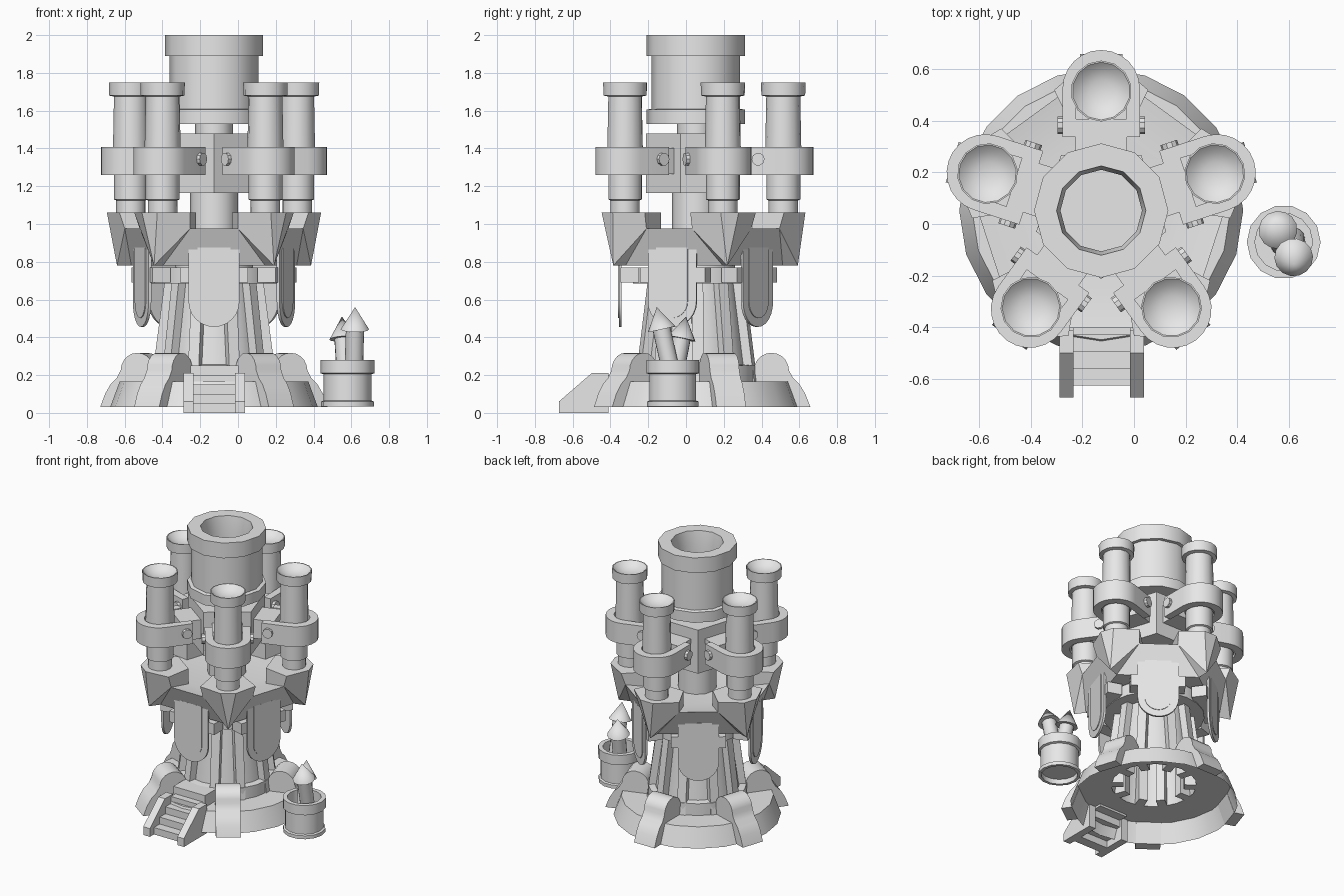
import bpy, bmesh, math
from mathutils import Matrix, Vector

if "Cube" in bpy.data.objects:
    bpy.data.objects.remove(bpy.data.objects["Cube"])

AX = Matrix.Translation((-0.127, 0.052, 0))   # tower axis
CANNON = [90 + 72 * k for k in range(5)]      # directions of the small cannons
SIDE = [a + 36 for a in CANNON]               # directions of the walls between them

stone = bpy.data.materials.new("stone_grey")
stone.diffuse_color = (0.8, 0.8, 0.8, 1)
stone.use_nodes = True
stone.node_tree.nodes["Principled BSDF"].inputs["Base Color"].default_value = stone.diffuse_color


def frame(deg):
    """Local frame at the tower axis: +x points outward along deg."""
    return AX @ Matrix.Rotation(math.radians(deg), 4, 'Z')


def finish(name, bm, M):
    bmesh.ops.recalc_face_normals(bm, faces=bm.faces[:])
    me = bpy.data.meshes.new(name)
    bm.to_mesh(me)
    bm.free()
    me.materials.append(stone)
    ob = bpy.data.objects.new(name, me)
    bpy.context.collection.objects.link(ob)
    ob.matrix_world = M
    return ob


def lathe(name, profile, M, n=12):
    """Turn (radius, z) points around local z; radius 0 closes the end."""
    bm = bmesh.new()
    rings = []
    for r, z in profile:
        if r == 0:
            rings.append([bm.verts.new((0, 0, z))] * n)
        else:
            rings.append([bm.verts.new((r * math.cos(2 * math.pi * i / n),
                                        r * math.sin(2 * math.pi * i / n), z)) for i in range(n)])
    for a, b in zip(rings, rings[1:]):
        for i in range(n):
            j = (i + 1) % n
            vs = list(dict.fromkeys((a[i], a[j], b[j], b[i])))
            if len(vs) > 2:
                bm.faces.new(vs)
    return finish(name, bm, M)


def prism(name, pts, h0, h1, M, plane='xy'):
    """Extrude a 2D outline between h0 and h1 along the missing axis."""
    put = {'xy': lambda a, b, h: (a, b, h), 'xz': lambda a, b, h: (a, h, b),
           'yz': lambda a, b, h: (h, a, b)}[plane]
    bm = bmesh.new()
    lo = [bm.verts.new(put(a, b, h0)) for a, b in pts]
    hi = [bm.verts.new(put(a, b, h1)) for a, b in pts]
    bm.faces.new(lo)
    bm.faces.new(hi)
    for i in range(len(pts)):
        j = (i + 1) % len(pts)
        bm.faces.new((lo[i], lo[j], hi[j], hi[i]))
    return finish(name, bm, M)


def box(name, x, y, z, M):
    return prism(name, [(x[0], y[0]), (x[1], y[0]), (x[1], y[1]), (x[0], y[1])], z[0], z[1], M)


def arc(cx, cy, r, a0, a1, n):
    return [(cx + r * math.cos(math.radians(a0 + (a1 - a0) * i / n)),
             cy + r * math.sin(math.radians(a0 + (a1 - a0) * i / n))) for i in range(n + 1)]


# Base disc and tower body, both hollow underneath
lathe("base_disc", [(0.55, 0.03), (0.50, 0.165), (0.28, 0.165)], frame(90), 20)
lathe("tower_foot", [(0.325, 0.165), (0.325, 0.25), (0.28, 0.255)], frame(90), 20)
lathe("tower_body", [(0.285, 0.165), (0.205, 0.79)], frame(90), 20)
lathe("tower_collar", [(0.21, 0.685), (0.333, 0.685), (0.333, 0.77), (0.21, 0.77)], frame(90), 20)

# Buttresses under each cannon, banners and ribs on each side between
hump = [(0.535, 0.03), (0.607, 0.03), (0.58, 0.10), (0.55, 0.15), (0.515, 0.185)] \
    + arc(0.40, 0.225, 0.093, 0, 180, 10) + [(0.295, 0.165), (0.485, 0.165)]


def banner_outline(hw, top):
    return arc(0, 0.59, hw, 180, 360, 12) + [(hw, top), (-hw, top)]


for a, b in zip(CANNON, SIDE):
    prism("buttress", hump, -0.082, 0.082, frame(a), 'xz')
    prism("banner", banner_outline(0.135, 0.875), 0.393, 0.408, frame(b), 'yz')
    prism("banner_panel", banner_outline(0.088, 0.875), 0.405, 0.413, frame(b), 'yz')
    box("banner_bar", (0.30, 0.40), (-0.18, 0.18), (0.69, 0.77), frame(b))
    for s in (-20, 20):
        prism("tower_rib", [(0.20, 0.165), (0.33, 0.165), (0.26, 0.70), (0.20, 0.70)],
              -0.03, 0.03, frame(b + s), 'xz')

# Gun platform: five corner wedges overhanging the sloped, notched walls between
bm = bmesh.new()


def at(deg, d, t, z):
    return bm.verts.new(Matrix.Rotation(math.radians(deg), 4, 'Z') @ Vector((d, t, z)))


corners = []
for a in CANNON:
    c = {'B': at(a, 0.54, 0, 0.78), 'D': at(a, 0.46, 0, 0.78)}
    for s in (1, -1):
        c['C', s] = at(a, 0.58, 0.05 * s, 1.06)
        c['I', s] = at(a, 0.30, 0.10 * s, 1.06)
        c['J', s] = at(a, 0.30, 0.10 * s, 0.95)
        c['T', s] = at(a + 36 * s, 0.485, -0.127 * s, 1.06)
        c['N', s] = at(a + 36 * s, 0.455, -0.127 * s, 0.975)
    corners.append(c)
for k, c in enumerate(corners):
    d = corners[(k + 1) % 5]
    bm.faces.new((c['D'], d['D'], d['N', -1], c['N', 1]))
    bm.faces.new((c['N', 1], d['N', -1], d['J', -1], c['J', 1]))
    bm.faces.new((c['B'], c['C', 1], c['C', -1]))
    bm.faces.new((c['C', -1], c['C', 1], c['T', 1], c['I', 1], c['I', -1], c['T', -1]))
    bm.faces.new((c['I', 1], c['I', -1], c['J', -1], c['J', 1]))
    for s in (1, -1):
        bm.faces.new((c['B'], c['N', s], c['T', s], c['C', s]))
        bm.faces.new((c['B'], c['D'], c['N', s]))
        bm.faces.new((c['N', s], c['T', s], c['I', s], c['J', s]))
bm.faces.new([c['J', s] for c in corners for s in (-1, 1)])
bm.faces.new([c['D'] for c in corners])
finish("gun_platform", bm, AX)

# Central column, five-sided hub and main barrel
lathe("column", [(0.127, 0.95), (0.127, 1.18)], frame(90))
lathe("hub", [(0, 1.165), (0.265, 1.165), (0.265, 1.48), (0, 1.48)], frame(-90), 5)
lathe("barrel_neck", [(0.10, 1.48), (0.10, 1.53)], frame(90))
lathe("main_barrel", [(0, 1.53), (0.26, 1.53), (0.26, 1.605), (0.235, 1.61), (0.235, 1.89),
                      (0.26, 1.89), (0.26, 2.0), (0.173, 2.0), (0.158, 1.90), (0.158, 1.75),
                      (0, 1.75)], frame(90))

# Small cannons with their clamps and bolts
clamp = [(0.285, -0.15)] + arc(0.472, 0, 0.15, -90, 90, 12) + [(0.285, 0.15), (0.285, 0.10)] \
    + arc(0.472, 0, 0.095, 90, -90, 12) + [(0.285, -0.10)]
for a in CANNON:
    F = frame(a)
    lathe("small_cannon", [(0.078, 1.06), (0.078, 1.125), (0.09, 1.13), (0.09, 1.27),
                           (0.098, 1.27), (0.09, 1.675), (0.116, 1.68), (0.118, 1.75),
                           (0.112, 1.75), (0.085, 1.725), (0.045, 1.71), (0, 1.705)],
          F @ Matrix.Translation((0.463, 0, 0)), 14)
    prism("clamp", clamp, 1.26, 1.407, F)
    box("clamp_lug", (0.20, 0.355), (-0.10, 0.10), (1.265, 1.402), F)
    for s in (-1, 1):
        lathe("clamp_bolt", [(0.034, 0), (0.034, 0.025), (0, 0.025)],
              F @ Matrix.Translation((0.33, 0.145 * s, 1.343)) @ Matrix.Rotation(-s * math.pi / 2, 4, 'X'), 10)

# Front stairs
S = Matrix.Translation((-0.125, 0, 0))
rail = [(-0.673, 0), (-0.673, 0.06), (-0.50, 0.21), (-0.41, 0.21), (-0.41, 0)]
for x in (-0.163, 0.11):
    prism("stair_rail", rail, x, x + 0.053, S, 'yz')
for y, z in ((-0.626, 0.05), (-0.56, 0.10), (-0.495, 0.15), (-0.43, 0.20)):
    box("step", (-0.112, 0.112), (y, y + 0.07), (z - 0.05, z), S)
box("landing", (-0.127, 0.127), (-0.38, -0.25), (0.165, 0.25), S)

# Powder keg holding two rockets
lathe("keg", [(0, 0.07), (0.12, 0.07), (0.12, 0.035), (0.14, 0.035), (0.14, 0.06), (0.127, 0.065),
              (0.127, 0.205), (0.143, 0.21), (0.143, 0.28), (0.112, 0.28), (0.112, 0.12), (0, 0.12)],
      Matrix.Translation((0.58, -0.07, 0)), 14)
for foot, tip in (((0.615, -0.06, 0.13), (0.62, -0.155, 0.56)),
                  ((0.575, -0.075, 0.13), (0.55, 0.0, 0.51))):
    v = Vector(tip) - Vector(foot)
    L = v.length
    M = Matrix.Translation(foot) @ v.to_track_quat('Z', 'Y').to_matrix().to_4x4()
    lathe("rocket", [(0, 0), (0.048, 0), (0.048, L - 0.12), (0.075, L - 0.12), (0, L)], M, 14)

# Smooth the round parts, keep the sharp edges
bpy.ops.object.select_all(action='SELECT')
bpy.context.view_layer.objects.active = bpy.context.collection.objects[0]
bpy.ops.object.shade_smooth_by_angle(angle=math.radians(32))
